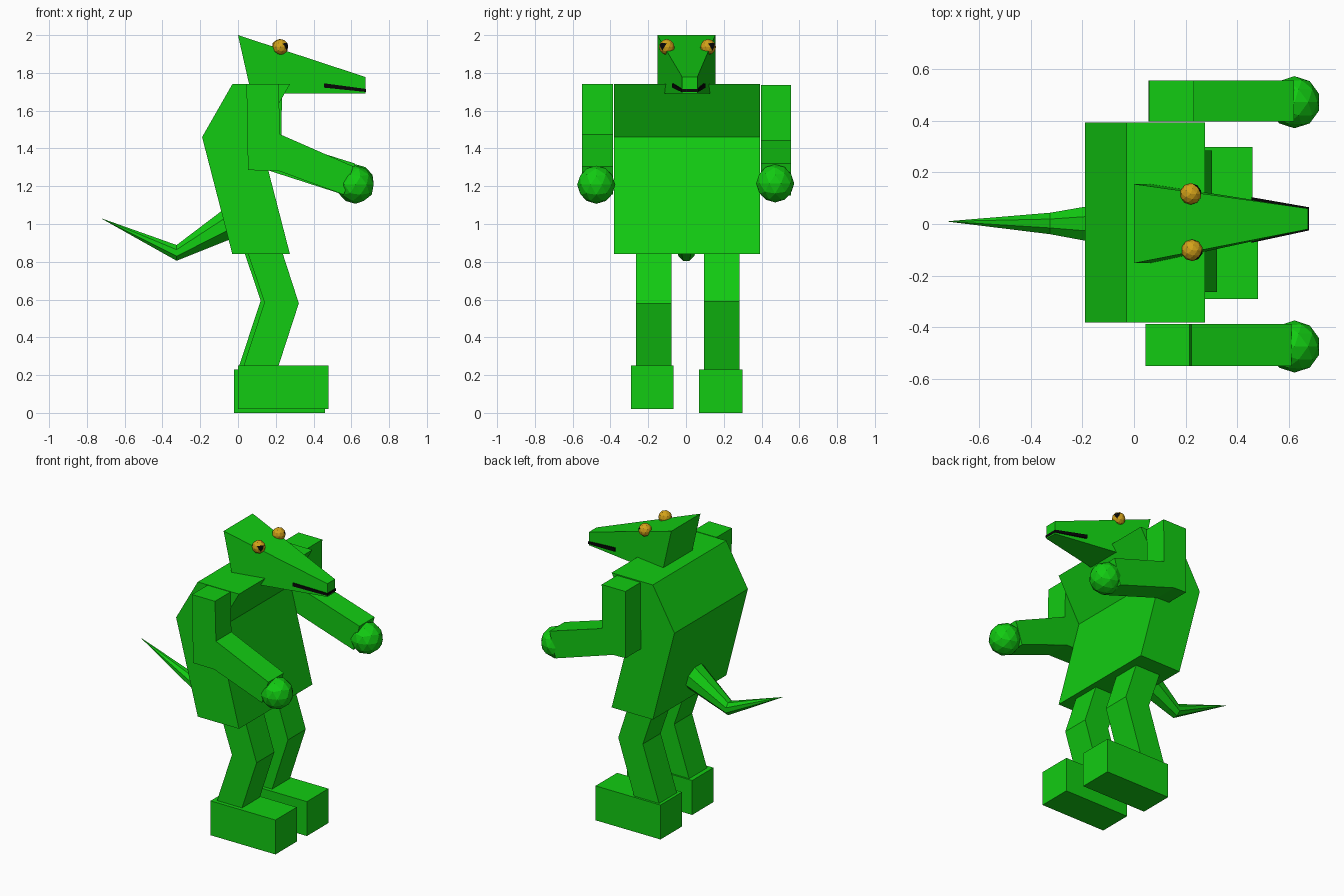
import bpy, bmesh, math
from mathutils import Vector

if "Cube" in bpy.data.objects:
    bpy.data.objects.remove(bpy.data.objects["Cube"])


def material(name, rgb):
    m = bpy.data.materials.new(name)
    m.diffuse_color = (*rgb, 1)
    m.use_nodes = True
    m.node_tree.nodes["Principled BSDF"].inputs["Base Color"].default_value = m.diffuse_color
    return m


GREEN = material("skin_green", (0.006, 0.6, 0.006))
GOLD = material("eye_gold", (0.65, 0.36, 0.01))
BLACK = material("black", (0.002, 0.002, 0.002))


def finish(name, bm, *mats):
    bmesh.ops.recalc_face_normals(bm, faces=bm.faces)
    me = bpy.data.meshes.new(name)
    bm.to_mesh(me)
    bm.free()
    for m in mats:
        me.materials.append(m)
    ob = bpy.data.objects.new(name, me)
    bpy.context.collection.objects.link(ob)
    return ob


def loft(name, rings, mat):
    """Closed solid through rings that have equal point counts."""
    bm = bmesh.new()
    vs = [[bm.verts.new(p) for p in r] for r in rings]
    n = len(vs[0])
    for a, b in zip(vs, vs[1:]):
        for i in range(n):
            j = (i + 1) % n
            bm.faces.new((a[i], a[j], b[j], b[i]))
    bm.faces.new(vs[0])
    bm.faces.new(vs[-1])
    return finish(name, bm, mat)


def prism(name, profile, y0, y1, dx=0, dz=0):
    """Side profile (x, z) extruded across y."""
    return loft(name, [[(x + dx, y, z + dz) for x, z in profile]
                       for y in (y0, y1)], GREEN)


def ball(name, centre, radius, mat, look=None):
    bm = bmesh.new()
    bmesh.ops.create_icosphere(bm, subdivisions=2, radius=radius)
    bm.normal_update()
    if look:  # pupil: the faces that point along the gaze
        gaze = Vector(look).normalized()
        for f in bm.faces:
            f.material_index = int(f.normal.dot(gaze) > 0.9)
    bmesh.ops.translate(bm, verts=bm.verts, vec=centre)
    return finish(name, bm, mat, BLACK)


# Hunched torso
prism("torso", [(-0.03, 1.74), (0.275, 1.74), (0.115, 1.46),
                (0.275, 0.84), (-0.03, 0.84), (-0.19, 1.46)], -0.382, 0.393)

# Arms, bent at the elbow, with round hands
prism("right_arm", [(0.045, 1.74), (0.215, 1.74), (0.222, 1.475), (0.61, 1.305),
                    (0.56, 1.155), (0.21, 1.283), (0.053, 1.285)], -0.55, -0.387)
prism("left_arm", [(0.058, 1.735), (0.233, 1.735), (0.23, 1.442), (0.62, 1.32),
                   (0.575, 1.15), (0.15, 1.287), (0.056, 1.29)], 0.397, 0.557)
ball("right_hand", (0.622, -0.475, 1.208), 0.101, GREEN)
ball("left_hand", (0.622, 0.472, 1.215), 0.101, GREEN)

# Bent legs and block feet
leg = [(0.04, 0.88), (0.225, 0.88), (0.322, 0.58),
       (0.205, 0.22), (0.02, 0.22), (0.14, 0.585)]
foot = [(0, 0.02), (0.48, 0.02), (0.48, 0.25), (0, 0.25)]
for side, y, dx, dz in (("right", -0.17, 0, 0), ("left", 0.19, -0.02, 0.01)):
    prism(side + "_leg", leg, y - 0.094, y + 0.094, dx, dz)
prism("right_foot", foot, -0.29, -0.065)
prism("left_foot", foot, 0.07, 0.298, -0.02, -0.02)

# Tapered octagonal tail
loft("tail", [[(x, y + r * math.cos(a), z + r * math.sin(a))
               for a in (math.tau * (i + 0.5) / 8 for i in range(8))]
              for x, y, z, r in ((0, 0, 1.035, 0.108),
                                 (-0.325, 0.002, 0.847, 0.045),
                                 (-0.72, 0.01, 1.028, 0.001))], GREEN)

# Wedge head tapering to the snout
loft("head", [
    [(0, -0.152, 2.0), (0, 0.155, 2.0), (0.07, 0.155, 1.69), (0.07, -0.152, 1.69)],
    [(0.675, -0.02, 1.778), (0.675, 0.06, 1.778),
     (0.675, 0.06, 1.69), (0.675, -0.02, 1.69)]], GREEN)

# Mouth line standing just proud of the snout
loft("mouth", [
    [(0.455, -0.073, 1.722), (0.455, 0.104, 1.722),
     (0.455, 0.104, 1.745), (0.455, -0.073, 1.745)],
    [(0.678, -0.025, 1.699), (0.678, 0.065, 1.699),
     (0.678, 0.065, 1.715), (0.678, -0.025, 1.715)]], BLACK)

# Bulging eyes
ball("right_eye", (0.225, -0.102, 1.937), 0.042, GOLD, (0.85, -0.5, 0.1))
ball("left_eye", (0.22, 0.117, 1.937), 0.042, GOLD, (0.85, 0.5, 0.1))
